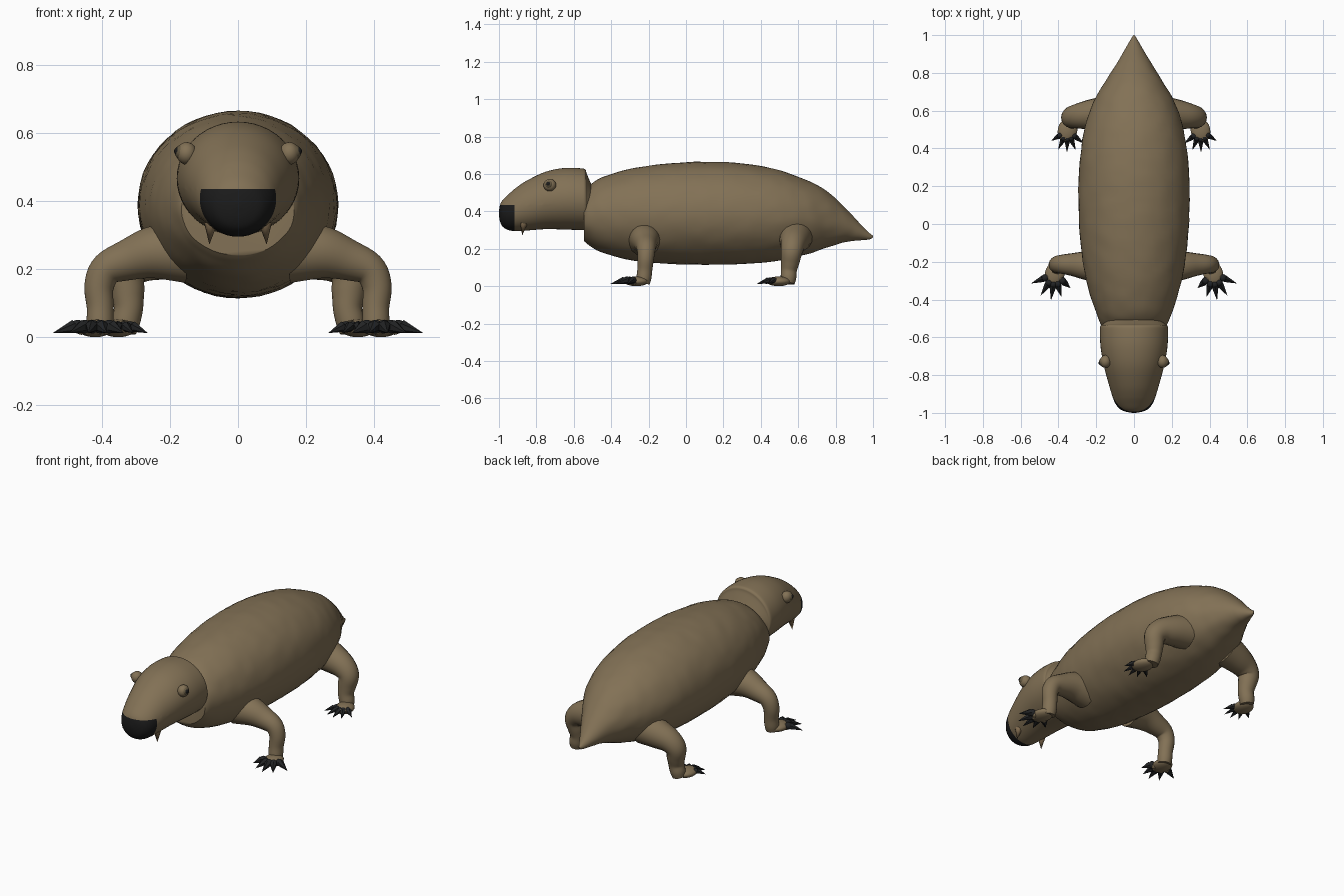
import bpy, bmesh, math
from mathutils import Vector, Matrix, noise

if "Cube" in bpy.data.objects:
    bpy.data.objects.remove(bpy.data.objects["Cube"])


def material(name, rgb):
    m = bpy.data.materials.new(name)
    m.use_nodes = True
    m.diffuse_color = (*rgb, 1)
    bsdf = m.node_tree.nodes["Principled BSDF"]
    bsdf.inputs["Base Color"].default_value = (*rgb, 1)
    bsdf.inputs["Roughness"].default_value = 0.8
    return m


HIDE = material("brown hide", (0.225, 0.166, 0.092))
BLACK = material("nose black", (0.011, 0.011, 0.011))
CLAW = material("claw charcoal", (0.016, 0.017, 0.018))
TUSK = material("tusk tan", (0.25, 0.17, 0.09))
IRIS = material("eye olive", (0.13, 0.10, 0.055))


def finish(name, bm, *mats, smooth=True):
    bmesh.ops.recalc_face_normals(bm, faces=bm.faces)
    mesh = bpy.data.meshes.new(name)
    bm.to_mesh(mesh)
    bm.free()
    for m in mats:
        mesh.materials.append(m)
    ob = bpy.data.objects.new(name, mesh)
    bpy.context.collection.objects.link(ob)
    if smooth:
        bpy.ops.object.select_all(action='DESELECT')
        ob.select_set(True)
        bpy.context.view_layer.objects.active = ob
        bpy.ops.object.shade_smooth_by_angle(angle=math.radians(50))
    return ob


def resample(rows, steps):
    """Smooth curve through rows of numbers."""
    pts = [rows[0]] + list(rows) + [rows[-1]]
    out = []
    for i in range(1, len(pts) - 2):
        for k in range(steps):
            t = k / steps
            out.append([0.5 * (2 * b + (c - a) * t + (2 * a - 5 * b + 4 * c - d) * t * t
                               + (3 * b - a - 3 * c + d) * t ** 3)
                        for a, b, c, d in zip(*pts[i - 1:i + 3])])
    return out + [list(rows[-1])]


def skin(rings):
    bm = bmesh.new()
    loops = [[bm.verts.new(p) for p in ring] for ring in rings]
    n = len(loops[0])
    for a, b in zip(loops, loops[1:]):
        for i in range(n):
            j = (i + 1) % n
            bm.faces.new((a[i], a[j], b[j], b[i]))
    bm.faces.new(loops[0])
    bm.faces.new(loops[-1])
    return bm


def barrel(sections, steps, sides):
    """Loft ellipses along y; rows are y, bottom, top, half width."""
    rings = []
    for y, low, high, w in resample(sections, steps):
        rings.append([Vector((w * math.cos(a), y, (low + high) / 2 + (high - low) / 2 * math.sin(a)))
                      for a in (2 * math.pi * i / sides for i in range(sides))])
    return skin(rings)


def tube(path, steps=5, sides=18):
    """Round limb; rows are x, y, z, radius."""
    rows = resample(path, steps)
    pts = [Vector(r[:3]) for r in rows]
    rings, side = [], Vector((0, 1, 0))
    for i, r in enumerate(rows):
        tan = (pts[min(i + 1, len(pts) - 1)] - pts[max(i - 1, 0)]).normalized()
        side = (side - tan * side.dot(tan)).normalized()
        up = tan.cross(side)
        rings.append([pts[i] + r[3] * (side * math.cos(a) + up * math.sin(a))
                      for a in (2 * math.pi * k / sides for k in range(sides))])
    return skin(rings)


def ball(bm, centre, radii, turn=0):
    m = Matrix.Translation(centre) @ Matrix.Rotation(turn, 4, 'Z') @ Matrix.Diagonal((*radii, 1))
    bmesh.ops.create_uvsphere(bm, u_segments=20, v_segments=12, radius=1, matrix=m)


def spike(bm, base, tip, radius, sides=6):
    base, tip = Vector(base), Vector(tip)
    d = tip - base
    m = Matrix.Translation((base + tip) / 2) @ d.to_track_quat('Z', 'Y').to_matrix().to_4x4()
    bmesh.ops.create_cone(bm, cap_ends=True, segments=sides, radius1=radius, radius2=0,
                          depth=d.length, matrix=m)


# Body with a lightly pitted hide and a pointed tail
bm = barrel([(-0.545, .24, .50, .165), (-0.52, .22, .535, .18), (-0.45, .18, .582, .208),
             (-0.3, .14, .627, .252), (-0.1, .12, .656, .283), (0.1, .115, .665, .294),
             (0.3, .118, .656, .290), (0.5, .137, .62, .263), (0.65, .172, .565, .212),
             (0.75, .205, .51, .155), (0.85, .235, .42, .092), (0.93, .245, .335, .045),
             (0.98, .25, .285, .016), (1.0, .26, .27, .003)], 7, 56)
for v in bm.verts:
    n = noise.noise(v.co * 16)
    if abs(v.co.y) < 0.9:
        v.co += Vector((v.co.x, 0, v.co.z - .39)).normalized() * (n * .003)
finish("body", bm, HIDE)

# Head, open collar at the rear, with a black nose patch at the tip
bm = barrel([(-0.50, .34, .53, .13), (-0.53, .305, .60, .165), (-0.537, .30, .622, .176),
             (-0.56, .30, .63, .18), (-0.65, .303, .632, .177), (-0.75, .305, .612, .16),
             (-0.85, .298, .565, .133), (-0.91, .295, .525, .115), (-0.95, .30, .49, .099),
             (-0.98, .318, .46, .074), (-0.994, .345, .435, .042), (-1.0, .38, .40, .008)], 5, 48)
for co, no in (((0, 0, .435), (0, 0, 1)), ((0, -.918, 0), (0, 1, 0))):
    bmesh.ops.bisect_plane(bm, geom=bm.verts[:] + bm.edges[:] + bm.faces[:],
                           plane_co=co, plane_no=no)
for f in bm.faces:
    c = f.calc_center_median()
    f.material_index = int(c.y < -.918 and c.z < .435)
finish("head", bm, HIDE, BLACK)

# Legs: limb path, paw centre, claw root reach and claw tips, for the left side
LEGS = {
    "front": dict(path=[(.15, -.22, .25, .092), (.24, -.22, .25, .080), (.32, -.215, .228, .062),
                        (.385, -.213, .200, .050), (.408, -.215, .150, .044),
                        (.405, -.22, .09, .040), (.405, -.225, .045, .040), (.405, -.23, .015, .036)],
                  paw=(.42, -.265), reach=.055, thick=.020,
                  tips=[(.335, -.34), (.385, -.385), (.44, -.405), (.495, -.38), (.545, -.315)]),
    "back": dict(path=[(.14, .585, .27, .095), (.22, .58, .25, .082), (.29, .572, .225, .068),
                       (.328, .565, .185, .058), (.325, .557, .13, .050),
                       (.322, .55, .085, .043), (.33, .548, .045, .042), (.335, .545, .015, .036)],
                 paw=(.352, .495), reach=.045, thick=.016,
                 tips=[(.265, .425), (.308, .39), (.355, .378), (.402, .393), (.438, .44)]),
}
for end, leg in LEGS.items():
    for label, s in (("left", 1), ("right", -1)):
        path = [(s * x, y, z, r) for x, y, z, r in leg["path"]]
        finish(f"{end}_{label}_leg", tube(path), HIDE)
        px, py = leg["paw"]
        paw, claws = bmesh.new(), bmesh.new()
        ball(paw, (s * px, py, .026), (.052, .065, .026), s * .2)
        for tx, ty in leg["tips"]:
            out = Vector((tx - px, ty - py, 0)).normalized()
            root = Vector((px, py, .03)) + out * leg["reach"]
            tip = Vector((tx, ty, .012))
            ball(paw, (s * (root.x - out.x * .012), root.y - out.y * .012, .026), (.019, .019, .019))
            # Each claw is a knuckle and a tapering point
            mid = root + out * .012
            ball(claws, (s * root.x, root.y, .031), (leg["thick"], leg["thick"], leg["thick"]))
            spike(claws, (s * mid.x, mid.y, .031), (s * tip.x, tip.y, tip.z), leg["thick"])
        finish(f"{end}_{label}_paw", paw, HIDE)
        finish(f"{end}_{label}_claws", claws, CLAW)

# Eyes and tusks
for label, s in (("left", 1), ("right", -1)):
    out = Vector((s * .93, -.28, .24)).normalized()
    centre = Vector((s * .151, -.728, .54))
    lid = bmesh.new()
    ball(lid, centre, (.030, .034, .033))
    finish(f"{label}_eyelid", lid, HIDE)
    for part, shift, r, mat in (("iris", .014, .022, IRIS), ("pupil", .025, .0135, BLACK)):
        bm = bmesh.new()
        ball(bm, centre + out * shift, (r, r, r))
        finish(f"{label}_{part}", bm, mat)
    tusk = bmesh.new()
    spike(tusk, (s * .080, -.868, .335), (s * .084, -.875, .272), .020, 10)
    finish(f"{label}_tusk", tusk, TUSK)
